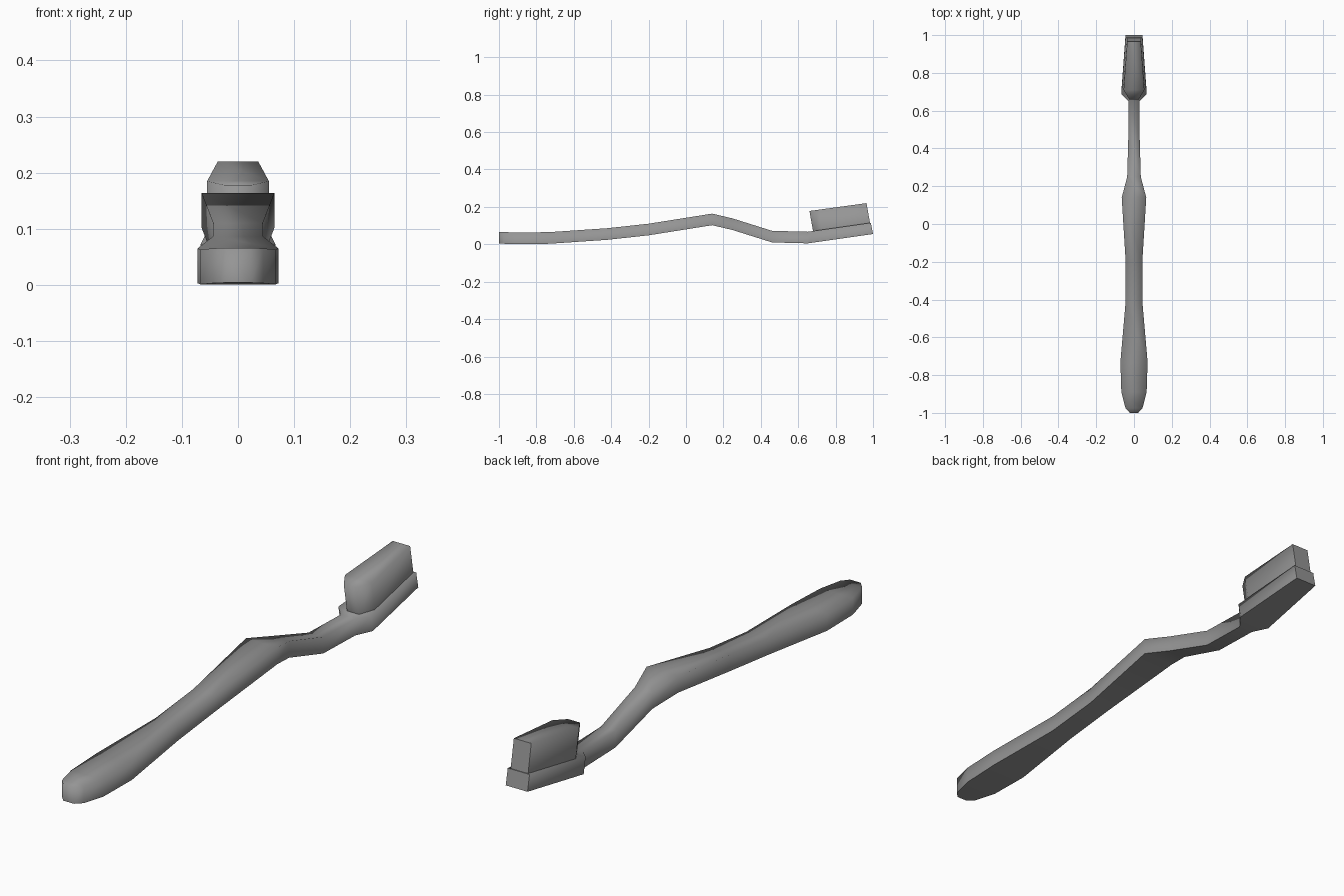
import bpy, bmesh

cube = bpy.data.objects.get("Cube")
if cube:
    bpy.data.objects.remove(cube)

# Single grey plastic
grey = bpy.data.materials.new("grey plastic")
grey.use_nodes = True
colour = (0.3, 0.3, 0.3, 1)
grey.diffuse_color = colour
grey.node_tree.nodes["Principled BSDF"].inputs["Base Color"].default_value = colour


def loft(name, stations, sharp_ends):
    """Skin box sections (half width, bottom y, bottom z, top y, top z)."""
    bm = bmesh.new()
    rings = []
    for w, yb, zb, yt, zt in stations:
        rings.append([bm.verts.new(p) for p in
                      ((-w, yb, zb), (w, yb, zb), (w, yt, zt), (-w, yt, zt))])
    for a, b in zip(rings, rings[1:]):
        for i in range(4):
            j = (i + 1) % 4
            bm.faces.new((a[i], a[j], b[j], b[i]))
    first = bm.faces.new(rings[0][::-1])
    last = bm.faces.new(rings[-1])
    bmesh.ops.recalc_face_normals(bm, faces=bm.faces)
    for f in bm.faces:
        f.smooth = True
    # The underside is crisp, the upper edges are softly shaded
    under = {v for r in rings for v in r[:2]}
    for e in bm.edges:
        in_under = all(v in under for v in e.verts)
        if in_under and e.calc_face_angle(0) > 0.6:
            e.smooth = False
    for f, sharp in zip((first, last), sharp_ends):
        if sharp:
            for e in f.edges:
                e.smooth = False
    mesh = bpy.data.meshes.new(name)
    bm.to_mesh(mesh)
    bm.free()
    mesh.materials.append(grey)
    obj = bpy.data.objects.new(name, mesh)
    bpy.context.collection.objects.link(obj)
    return obj


# Handle, neck and head plate in one sweep: half width, y, underside z
T = 0.062
spine = [
    (0.022, -1.0, 0.004), (0.045, -0.975, 0.003), (0.067, -0.89, 0.001),
    (0.072, -0.73, 0.003), (0.045, -0.42, 0.024), (0.044, -0.2, 0.048),
    (0.065, 0.14, 0.102), (0.036, 0.25, 0.076), (0.03, 0.46, 0.01),
    (0.03, 0.65, 0.005), (0.067, 0.70, 0.012), (0.045, 1.0, 0.055),
]
sections = []
for w, y, z in spine:
    lean = 0.012 if y > 0.66 else 0
    sections.append((w, y, z, y - lean, z + T - lean / 6))
loft("handle_and_head", sections, (False, True))

# Bristle block standing on the tilted head
bristles = [(0.025, 0.68, 0.178), (0.055, 0.73, 0.185), (0.036, 0.985, 0.22)]
loft("bristles",
     [(w, y, z - 0.112, y - 0.02, z) for w, y, z in bristles], (False, True))
